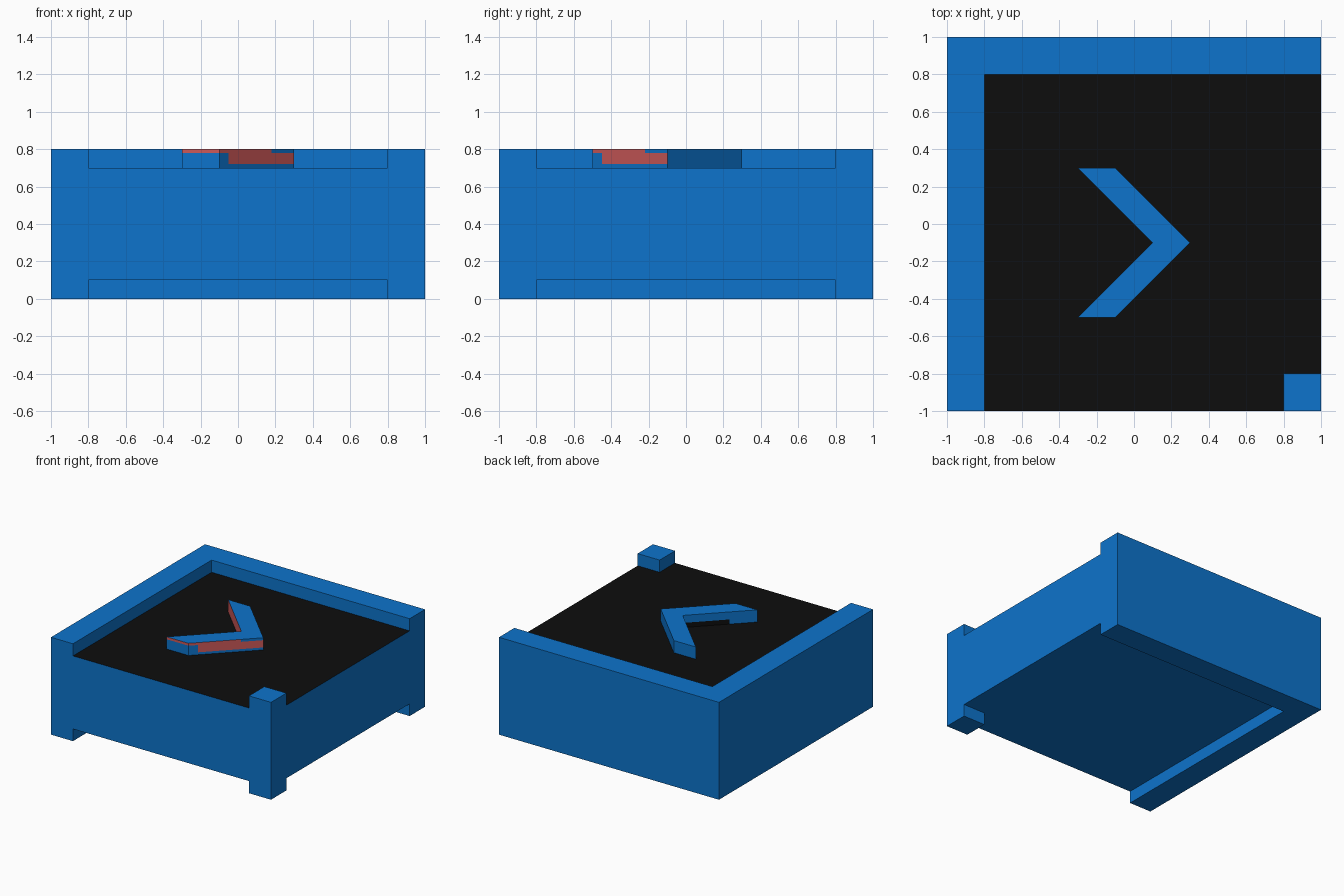
import bpy, bmesh
from mathutils import Vector

if "Cube" in bpy.data.objects:
    bpy.data.objects.remove(bpy.data.objects["Cube"])


def material(name, rgb):
    m = bpy.data.materials.new(name)
    m.diffuse_color = (*rgb, 1)
    m.use_nodes = True
    m.node_tree.nodes["Principled BSDF"].inputs["Base Color"].default_value = m.diffuse_color
    return m


MATS = [material("blue", (0.004, 0.174, 0.604)),
        material("black", (0.004, 0.004, 0.004)),
        material("red", (0.61, 0.10, 0.10))]
BLUE, BLACK, RED = range(3)


def cut(bm, axis, positions):
    """Slice the whole mesh across one axis."""
    for p in positions:
        co, no = Vector(), Vector()
        co[axis], no[axis] = p, 1
        bmesh.ops.bisect_plane(bm, geom=bm.verts[:] + bm.edges[:] + bm.faces[:],
                               plane_co=co, plane_no=no)


def finish(bm, name, rule):
    """Colour faces by rule, merge flat neighbours and make the object."""
    bmesh.ops.recalc_face_normals(bm, faces=bm.faces[:])
    for f in bm.faces:
        f.material_index = rule(f.calc_center_median(), f.normal)
    bmesh.ops.dissolve_limit(bm, angle_limit=0.01, verts=bm.verts[:],
                             edges=bm.edges[:], delimit={'MATERIAL'})
    me = bpy.data.meshes.new(name)
    bm.to_mesh(me)
    bm.free()
    for m in MATS:
        me.materials.append(m)
    ob = bpy.data.objects.new(name, me)
    bpy.context.collection.objects.link(ob)
    return ob


# Block body: slab with an L-shaped rim and one corner post, above and below
bm = bmesh.new()
bmesh.ops.create_cube(bm, size=2)
for v in bm.verts:
    v.co.z = 0.4 + 0.3 * v.co.z
for axis in (0, 1):
    cut(bm, axis, (-0.8, 0.8))


def raised(c):
    return c.x < -0.8 or c.y > 0.8 or (c.x > 0.8 and c.y < -0.8)


for side in (1, -1):
    bm.normal_update()
    cells = [f for f in bm.faces if f.normal.z * side > 0.9
             and (f.calc_center_median().z - 0.4) * side > 0.2
             and raised(f.calc_center_median())]
    out = bmesh.ops.extrude_face_region(bm, geom=cells)["geom"]
    for v in out:
        if isinstance(v, bmesh.types.BMVert):
            v.co.z += 0.1 * side
    old = [f for f in cells if f.is_valid]
    if old:
        bmesh.ops.delete(bm, geom=old, context='FACES_ONLY')

finish(bm, "block_body",
       lambda c, n: BLACK if n.z > 0.9 and abs(c.z - 0.7) < 0.01 else BLUE)

# Raised arrow on the recessed top
bm = bmesh.new()
outline = [(-0.3, 0.3), (0.1, -0.1), (-0.3, -0.5),
           (-0.1, -0.5), (0.3, -0.1), (-0.1, 0.3)]
base = bm.faces.new([bm.verts.new((x, y, 0.7)) for x, y in outline])
out = bmesh.ops.extrude_face_region(bm, geom=[base], use_keep_orig=True)["geom"]
for v in out:
    if isinstance(v, bmesh.types.BMVert):
        v.co.z = 0.8
cut(bm, 2, (0.72, 0.738, 0.78))
cut(bm, 0, (-0.15, -0.05, 0.18))


def arrow_colour(c, n):
    if abs(n.z) > 0.5:
        return BLUE
    if n.x > 0.5 and n.y < -0.5:                      # outer front side
        if c.x < -0.05:
            return RED if c.z > 0.78 else BLUE
        if c.x > 0.18 and c.z > 0.78:
            return BLUE
        return RED if c.z > 0.72 else BLUE
    if n.x < -0.5 and n.y < -0.5:                     # inner back arm
        return RED
    if n.y < -0.9:                                    # front tip
        return RED if c.z > 0.78 else BLUE
    if n.x < -0.5 and n.y > 0.5:                      # inner front arm
        return BLACK if c.z < 0.738 and c.x > -0.15 else BLUE
    return BLUE


finish(bm, "raised_arrow", arrow_colour)
